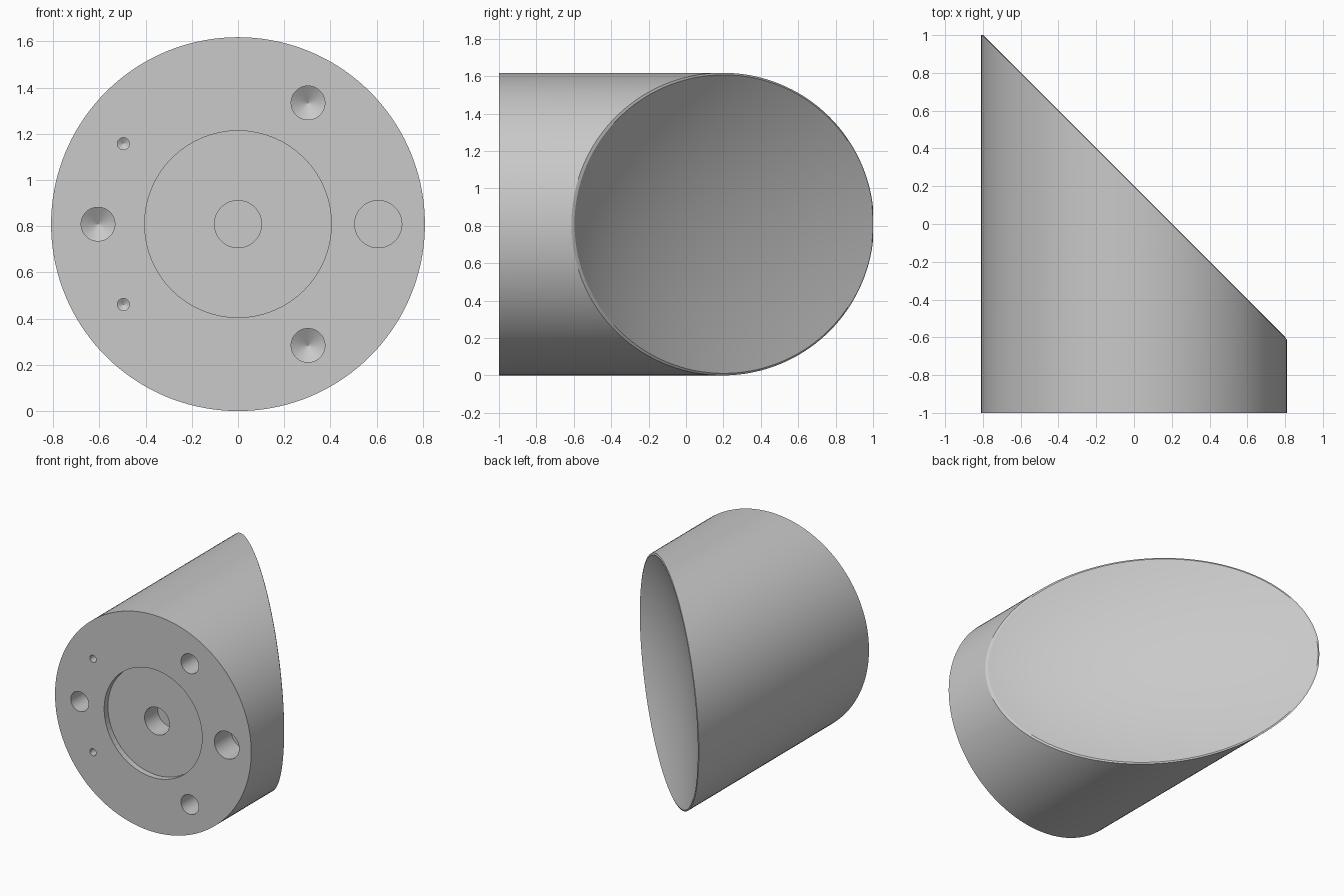
import bpy, bmesh, math
from mathutils import Vector

cube = bpy.data.objects.get("Cube")
if cube:
    bpy.data.objects.remove(cube, do_unlink=True)

R = 0.809          # outer radius
DISH_R = 0.798     # radius of the curved mirror surface
FRONT = -1.0       # y of the flat mounting face
CURVE = 3.23       # parabola constant (four focal lengths)
SEGMENTS = 144     # sides of the round body

metal = bpy.data.materials.new("satin grey metal")
grey = (0.585, 0.585, 0.585, 1)
metal.diffuse_color = grey
metal.use_nodes = True
metal.node_tree.nodes["Principled BSDF"].inputs["Base Color"].default_value = grey


def loft(name, rings, segments):
    """Closed solid lofted through rings, each a function angle -> point."""
    bm = bmesh.new()
    loops = [[bm.verts.new(ring(2 * math.pi * i / segments)) for i in range(segments)]
             for ring in rings]
    for a, b in zip(loops, loops[1:]):
        for i in range(segments):
            j = (i + 1) % segments
            bm.faces.new((a[i], a[j], b[j], b[i]))
    bm.faces.new(loops[0])
    bm.faces.new(loops[-1])
    bmesh.ops.recalc_face_normals(bm, faces=bm.faces)
    mesh = bpy.data.meshes.new(name)
    bm.to_mesh(mesh)
    bm.free()
    mesh.materials.append(metal)
    obj = bpy.data.objects.new(name, mesh)
    bpy.context.collection.objects.link(obj)
    return obj


def circle(x, z, r, y):
    """Ring parallel to the mounting face."""
    return lambda t: Vector((x + r * math.cos(t), y, R + z + r * math.sin(t)))


def slanted(r, sag):
    """Ring on the 45 degree end, sunk along y by the sag and kept below the tip."""
    def point(t):
        x = r * math.cos(t)
        return Vector((x, min(1.0, 0.202 - x - sag), R + r * math.sin(t)))
    return point


# Body: round bar, slanted end with a thin chamfered rim, then the parabolic dish
rings = [circle(0, 0, R, FRONT), slanted(R, 0.006)]
for k in range(24):
    r = DISH_R * (1 - k / 24)
    rings.append(slanted(r, (DISH_R ** 2 - r ** 2) / CURVE))
rings.append(slanted(0.004, DISH_R ** 2 / CURVE))
body = loft("mirror_body", rings, SEGMENTS)

# Keep both edges of the rim crisp
for e in body.data.edges:
    ring_ids = {v // SEGMENTS for v in e.vertices}
    if ring_ids in ({1}, {2}):
        e.use_edge_sharp = True


def drill(x, z, r, depth, pointed=False):
    """Cut a blind hole into the mounting face, optionally with a drill point."""
    rings = [circle(x, z, r, FRONT - 0.1), circle(x, z, r, FRONT + depth)]
    if pointed:
        rings.append(circle(x, z, 0.001, FRONT + depth + r / math.tan(math.radians(59))))
    cutter = loft("hole_cutter", rings, 64)
    cutter.hide_render = True
    mod = body.modifiers.new("hole", 'BOOLEAN')
    mod.operation = 'DIFFERENCE'
    mod.solver = 'EXACT'
    mod.object = cutter
    bpy.ops.object.modifier_apply(modifier=mod.name)
    bpy.data.objects.remove(cutter, do_unlink=True)


bpy.ops.object.select_all(action='DESELECT')
bpy.context.view_layer.objects.active = body
body.select_set(True)

# Central recess with its bore, and the locating hole
drill(0, 0, 0.404, 0.045)
drill(0, 0, 0.102, 0.2)
drill(0.607, 0, 0.102, 0.2)

# Three screw holes on a bolt circle
for deg in (60, 180, 300):
    a = math.radians(deg)
    drill(0.606 * math.cos(a), 0.606 * math.sin(a), 0.073, 0.28, True)

# Two small pin holes
for side in (-1, 1):
    drill(-0.496, side * 0.348, 0.026, 0.12, True)

bpy.ops.object.shade_smooth_by_angle(angle=math.radians(25))
